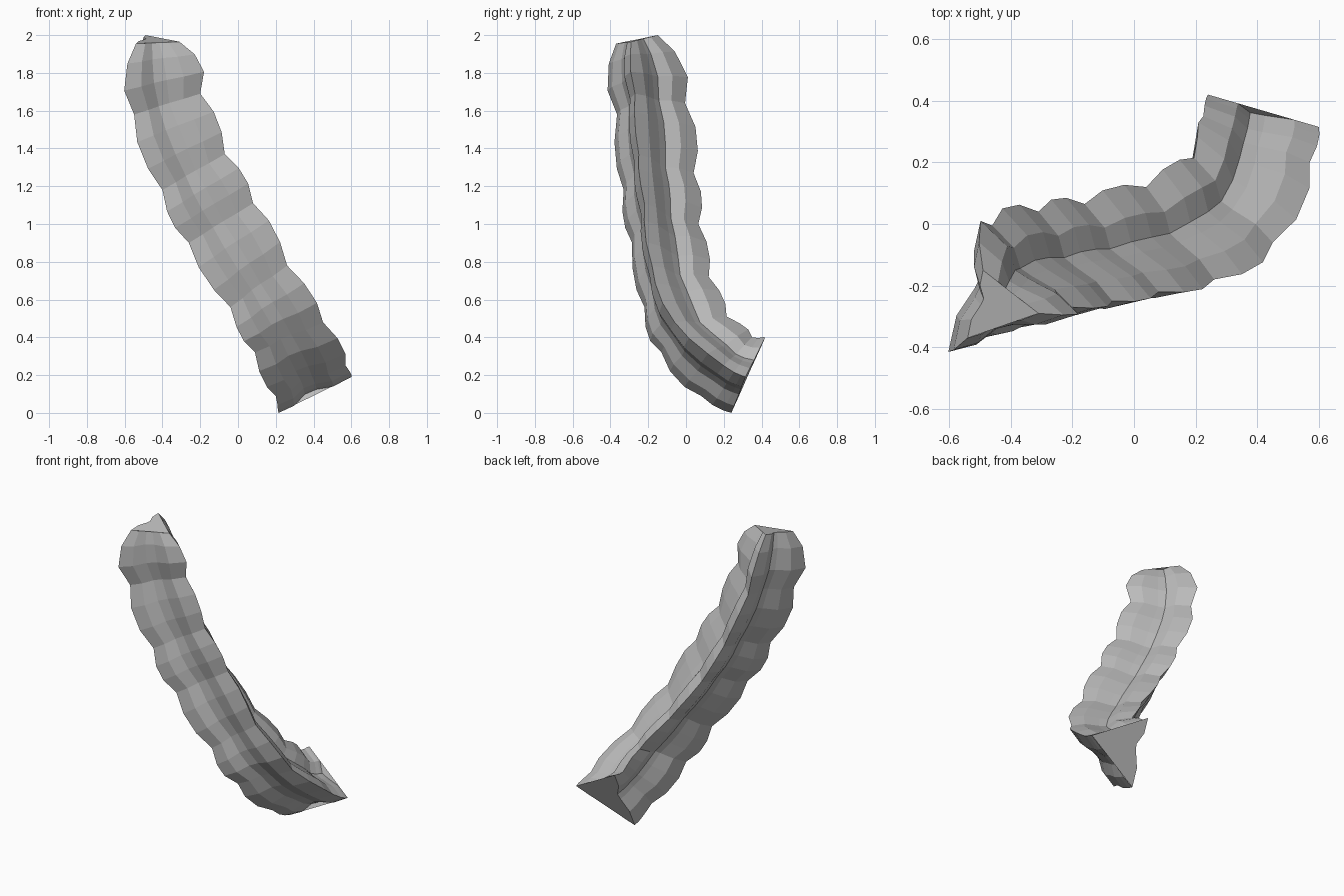
import bpy, bmesh, math
from mathutils import Vector

cube = bpy.data.objects.get("Cube")
if cube:
    bpy.data.objects.remove(cube, do_unlink=True)

# Three ridge lines, sampled at both ends and at each narrow waist
back_ridge = [(-.49, -.15, 2), (-.46, -.005, 1.64), (-.31, .04, 1.27), (-.16, .065, 1),
              (.04, .12, .72), (.195, .215, .51), (.225, .35, .4), (.24, .42, .4)]
right_ridge = [(-.31, -.29, 1.965), (-.2, -.27, 1.69), (-.07, -.25, 1.37), (.08, -.22, 1.11),
               (.26, -.18, .78), (.45, -.06, .48), (.57, .2, .25), (.6, .315, .19)]
front_ridge = [(-.54, -.37, 1.955), (-.55, -.365, 1.58), (-.4, -.33, 1.18), (-.26, -.285, .9),
               (-.04, -.22, .56), (.09, -.13, .32), (.2, .08, .09), (.215, .24, 0)]
ridges = [[Vector(p) for p in line] for line in (back_ridge, right_ridge, front_ridge)]

# Sides between neighbouring ridges: (fraction along the side, pull to the centre)
hollows = [
    [(.27, 0), (.41, .3), (.57, .22), (.78, 0)],
    [(.26, -.02), (.44, .2), (.64, .23), (.78, -.02)],
    [(.28, -.02), (.5, .26), (.64, .33), (.78, .02)],
]
swell = [.39, .17, .16, .16, .16, .15, .03]
STEPS = 3


def along(line, i, u):
    """Smooth curve through the waist points."""
    a, b = line[max(i - 1, 0)], line[i]
    c, d = line[i + 1], line[min(i + 2, len(line) - 1)]
    return (b * 2 + (c - a) * u + (a * 2 - b * 5 + c * 4 - d) * u ** 2
            + (b * 3 - a - c * 3 + d) * u ** 3) / 2


def section(tips, grow):
    """Three-lobed ring, swollen about its centre."""
    centre = sum(tips, Vector()) / 3
    tips = [centre + (t - centre) * (1 + grow) for t in tips]
    ring = []
    for k, side in enumerate(hollows):
        start, end = tips[k], tips[(k + 1) % 3]
        ring.append(start)
        ring += [start.lerp(end, s).lerp(centre, pull) for s, pull in side]
    return ring


# Skin the rings into one wavy stalk
bm = bmesh.new()
rings = []
for i, amount in enumerate(swell):
    for j in range(STEPS):
        u = j / STEPS
        tips = [along(r, i, u) for r in ridges]
        rings.append(section(tips, amount * math.sin(math.pi * u)))
rings.append(section([r[-1] for r in ridges], 0))
rings = [[bm.verts.new(p) for p in ring] for ring in rings]
count = len(rings[0])
for upper, lower in zip(rings, rings[1:]):
    for k in range(count):
        n = (k + 1) % count
        bm.faces.new((upper[k], lower[k], lower[n], upper[n]))
bmesh.ops.recalc_face_normals(bm, faces=bm.faces[:])

# Flat end caps, straight across two sides and hollow on the third
lobe = count // 3
for ring, flip in ((rings[0], False), (rings[-1], True)):
    outline = [ring[0].co, ring[lobe].co] + [v.co for v in ring[2 * lobe:]]
    normal = (outline[1] - outline[0]).cross(outline[2] - outline[0])
    if (normal.z < 0) != flip:
        outline.reverse()
    bm.faces.new([bm.verts.new(p) for p in outline])

mesh = bpy.data.meshes.new("stalk")
bm.to_mesh(mesh)
bm.free()
stalk = bpy.data.objects.new("stalk", mesh)
bpy.context.collection.objects.link(stalk)

# Plain grey finish
grey = bpy.data.materials.new("plain_grey")
grey.use_nodes = True
colour = (.5, .5, .5, 1)
grey.diffuse_color = colour
grey.node_tree.nodes["Principled BSDF"].inputs["Base Color"].default_value = colour
mesh.materials.append(grey)
